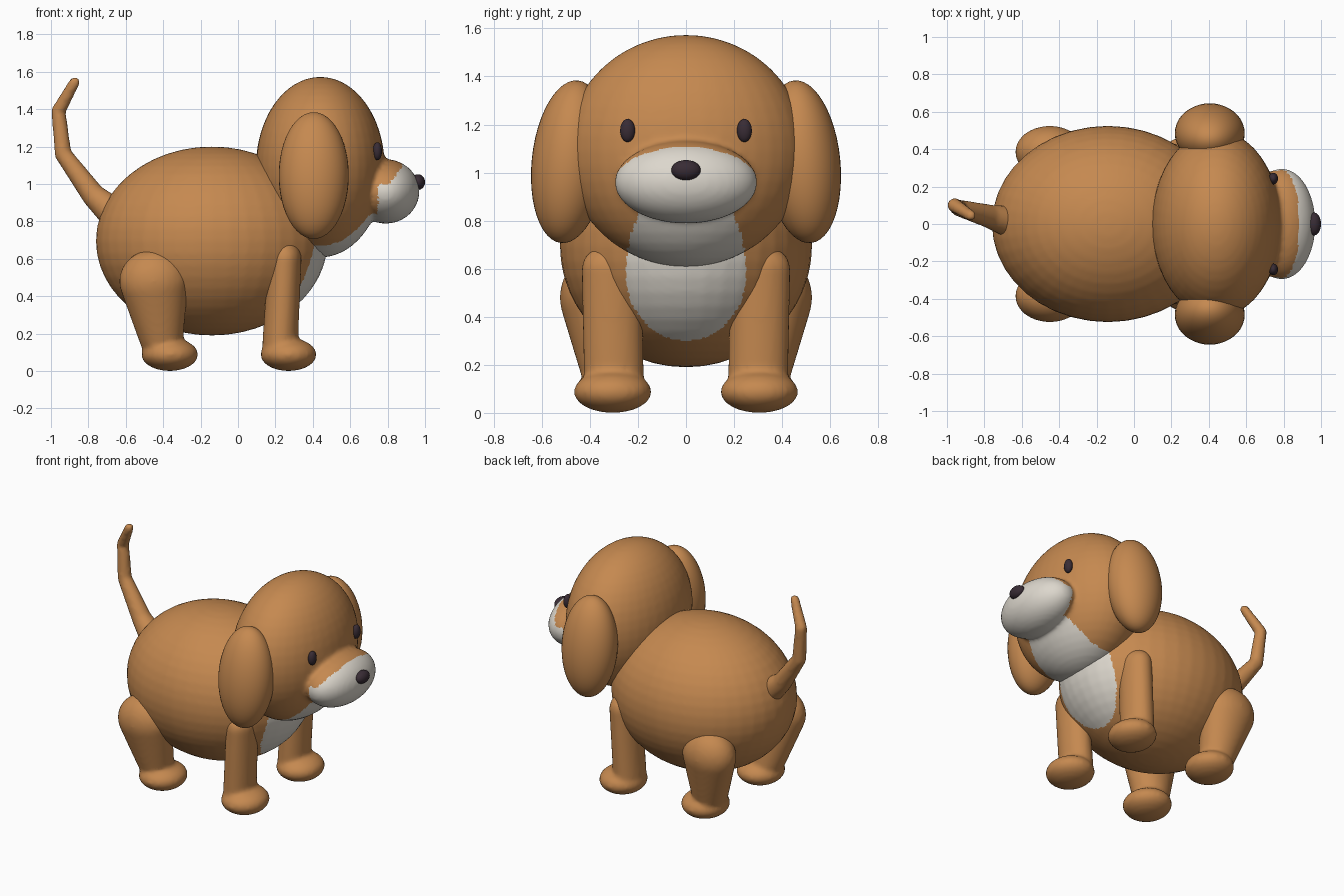
import bpy, bmesh
from math import radians
from mathutils import Matrix, Vector

default = bpy.data.objects.get("Cube")
if default:
    bpy.data.objects.remove(default, do_unlink=True)


def material(name, rgb):
    m = bpy.data.materials.new(name)
    m.use_nodes = True
    m.diffuse_color = (*rgb, 1)
    bsdf = next(n for n in m.node_tree.nodes if n.type == "BSDF_PRINCIPLED")
    bsdf.inputs["Base Color"].default_value = (*rgb, 1)
    bsdf.inputs["Roughness"].default_value = 0.7
    return m


TAN = material("tan_fur", (0.56, 0.25, 0.08))
CREAM = material("cream_fur", (0.72, 0.68, 0.61))
DARK = material("dark_plum", (0.04, 0.025, 0.035))


def ellipsoid(bm, center, radii, tilt=0.0):
    """Add an ellipsoid, tilted sideways about x, and return its vertices."""
    mat = (Matrix.Translation(center) @ Matrix.Rotation(radians(tilt), 4, "X")
           @ Matrix.Diagonal((*radii, 1)))
    return bmesh.ops.create_uvsphere(bm, u_segments=40, v_segments=24,
                                     radius=1, matrix=mat)["verts"]


def limb(bm, start, end):
    """Add a tapered, rounded limb: the hull around two ellipsoids."""
    part = bmesh.new()
    for center, radii in (start, end):
        ellipsoid(part, center, radii)
    hull = bmesh.ops.convex_hull(part, input=part.verts)
    loose = {g for g in hull["geom_interior"] + hull["geom_unused"]
             if isinstance(g, bmesh.types.BMVert)}
    bmesh.ops.delete(part, geom=list(loose), context="VERTS")
    bmesh.ops.recalc_face_normals(part, faces=part.faces)
    mesh = bpy.data.meshes.new("limb_piece")
    part.to_mesh(mesh)
    part.free()
    bm.from_mesh(mesh)
    bpy.data.meshes.remove(mesh)


def finish(name, bm, mats, blend=0, cream_rule=None):
    """Make an object; optionally fuse its pieces into one soft skin."""
    mesh = bpy.data.meshes.new(name)
    bm.to_mesh(mesh)
    bm.free()
    obj = bpy.data.objects.new(name, mesh)
    bpy.context.collection.objects.link(obj)
    if blend:
        fuse = obj.modifiers.new("Fuse", "REMESH")
        fuse.mode = "VOXEL"
        fuse.voxel_size = 0.015
        soften = obj.modifiers.new("Soften", "SMOOTH")
        soften.factor = 0.5
        soften.iterations = blend
        graph = bpy.context.evaluated_depsgraph_get()
        fused = bpy.data.meshes.new_from_object(obj.evaluated_get(graph))
        obj.modifiers.clear()
        obj.data = fused
        bpy.data.meshes.remove(mesh)
        fused.name = name
    obj.data.materials.clear()
    for m in mats:
        obj.data.materials.append(m)
    for poly in obj.data.polygons:
        poly.use_smooth = True
        poly.material_index = int(bool(cream_rule and cream_rule(poly.center)))
    return obj


def on_bib(p):
    """Oval bib on the chest, running up under the chin."""
    height = 0.40 if p.z > 0.58 else 0.28
    return p.x > 0.2 and (p.y / 0.25) ** 2 + ((p.z - 0.58) / height) ** 2 < 1


def on_face(p):
    """Bib, plus the muzzle below a line sloping up to the nose bridge."""
    muzzle = (p.x > 0.75 and 0.78 < p.z < 1.0 + 1.4 * max(p.x - 0.81, 0)
              and abs(p.y) < 0.31)
    outside_skull = (((p.x - 0.44) / 0.35) ** 2 + (p.y / 0.51) ** 2
                     + ((p.z - 1.09) / 0.49) ** 2) > 1
    return (muzzle and outside_skull) or on_bib(p)


# Torso
bm = bmesh.new()
ellipsoid(bm, (-0.14, 0, 0.695), (0.62, 0.525, 0.505))
finish("torso", bm, (TAN, CREAM), 3, on_bib)

# Head with muzzle
bm = bmesh.new()
ellipsoid(bm, (0.44, 0, 1.09), (0.345, 0.5, 0.483))
ellipsoid(bm, (0.79, 0, 0.96), (0.18, 0.297, 0.172))
finish("head", bm, (TAN, CREAM), 5, on_face)

# Nose
bm = bmesh.new()
ellipsoid(bm, (0.962, 0, 1.01), (0.038, 0.061, 0.042))
finish("nose", bm, (DARK,))

for side, word in ((1, "left"), (-1, "right")):
    # Eye
    bm = bmesh.new()
    ellipsoid(bm, (0.745, side * 0.243, 1.175), (0.025, 0.031, 0.048))
    finish(word + "_eye", bm, (DARK,))

    # Floppy ear
    bm = bmesh.new()
    ellipsoid(bm, (0.405, side * 0.485, 1.045), (0.187, 0.157, 0.34), side * 6)
    finish(word + "_ear", bm, (TAN,))

    # Front leg and paw
    bm = bmesh.new()
    limb(bm, ((0.25, side * 0.31, 0.60), (0.09, 0.125, 0.10)),
         ((0.225, side * 0.30, 0.14), (0.095, 0.125, 0.08)))
    ellipsoid(bm, (0.27, side * 0.305, 0.088), (0.15, 0.162, 0.088))
    finish(word + "_front_leg", bm, (TAN,), 6)

    # Hind leg: thigh, shin and paw
    bm = bmesh.new()
    limb(bm, ((-0.45, side * 0.385, 0.48), (0.185, 0.14, 0.17)),
         ((-0.41, side * 0.32, 0.16), (0.115, 0.115, 0.08)))
    ellipsoid(bm, (-0.365, side * 0.305, 0.088), (0.152, 0.162, 0.088))
    finish(word + "_hind_leg", bm, (TAN,), 6)

# Kinked tail, tapering from rump to tip
path = [((-0.66, 0.01, 0.84), 0.085), ((-0.77, 0.04, 0.935), 0.063),
        ((-0.935, 0.085, 1.16), 0.045), ((-0.96, 0.10, 1.39), 0.038),
        ((-0.873, 0.045, 1.545), 0.029)]
bm = bmesh.new()
for (p, r), (q, s) in zip(path, path[1:]):
    limb(bm, (p, Vector((r, r, r))), (q, Vector((s, s, s))))
finish("tail", bm, (TAN,), 3)
